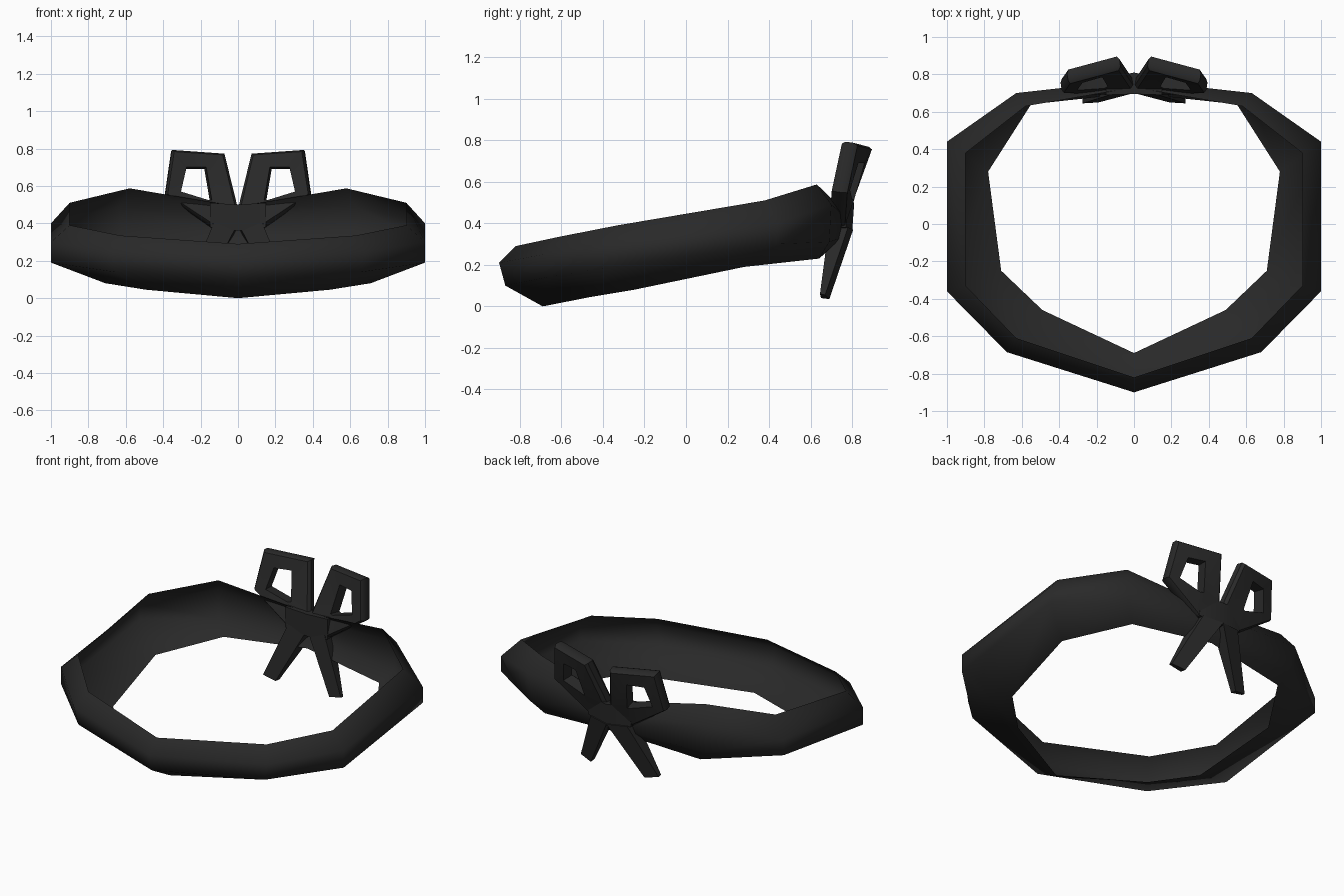
import bpy, bmesh, math
from mathutils import Vector

if "Cube" in bpy.data.objects:
    bpy.data.objects.remove(bpy.data.objects["Cube"])


def finish(name, bm, angle):
    bmesh.ops.remove_doubles(bm, verts=bm.verts, dist=0.0005)
    bmesh.ops.recalc_face_normals(bm, faces=bm.faces)
    me = bpy.data.meshes.new(name)
    bm.to_mesh(me)
    bm.free()
    ob = bpy.data.objects.new(name, me)
    bpy.context.collection.objects.link(ob)
    me.materials.append(cloth)
    bpy.ops.object.select_all(action='DESELECT')
    ob.select_set(True)
    bpy.context.view_layer.objects.active = ob
    bpy.ops.object.shade_smooth_by_angle(angle=math.radians(angle))
    return ob


def loft(bm, sections, ring, tube=True):
    rows = [[bm.verts.new(p) for p in s] for s in sections]
    n = len(rows[0])
    for i in range(len(rows) if ring else len(rows) - 1):
        a, b = rows[i], rows[(i + 1) % len(rows)]
        for j in range(n if tube else n - 1):
            k = (j + 1) % n
            bm.faces.new((a[j], a[k], b[k], b[j]))
    if not ring:
        bm.faces.new(rows[0])
        bm.faces.new(rows[-1])


def mirror(points, side):
    return [(x * side, y, z) for x, y, z in points]


cloth = bpy.data.materials.new("black_cloth")
cloth.diffuse_color = (0.022, 0.022, 0.022, 1)
cloth.use_nodes = True
cloth.node_tree.nodes["Principled BSDF"].inputs["Base Color"].default_value = cloth.diffuse_color

# Head band, an open cloth sheet: inner bottom, outer low, outer high, top edge
half = [
    [(0.49, -0.46, 0.045), (0.66, -0.67, 0.14), (0.68, -0.685, 0.25), (0.63, -0.61, 0.335)],
    [(0.71, -0.25, 0.08), (1.0, -0.36, 0.19), (1.0, -0.36, 0.30), (0.90, -0.33, 0.39)],
    [(0.78, 0.28, 0.19), (1.0, 0.44, 0.30), (1.0, 0.44, 0.40), (0.90, 0.38, 0.51)],
    [(0.55, 0.64, 0.23), (0.62, 0.69, 0.31), (0.63, 0.70, 0.49), (0.58, 0.63, 0.587)],
]
front = [(0, -0.69, 0), (0, -0.87, 0.10), (0, -0.90, 0.21), (0, -0.82, 0.29)]
rear = [(0, 0.70, 0.28), (0, 0.75, 0.33), (0, 0.77, 0.43), (0, 0.73, 0.49)]
bm = bmesh.new()
loft(bm, [front] + half + [rear] + [mirror(s, -1) for s in reversed(half)], True, False)
finish("head_band", bm, 80)

# Knot at the back
bm = bmesh.new()
loft(bm, [
    [(x, y0, zb), (x, y1, zb), (x, y1 + 0.01, zt), (x, y0, zt)]
    for x, y0, y1, zb, zt in ((-0.15, 0.69, 0.77, 0.38, 0.51), (0, 0.695, 0.80, 0.36, 0.50),
                              (0.15, 0.69, 0.77, 0.38, 0.51))], False)
finish("knot", bm, 30)

# Bow loops: each corner of the frame is (outer point, hole point) on the front face
outer = [(0.0, 0.72, 0.49), (0.07, 0.825, 0.775), (0.35, 0.75, 0.795), (0.385, 0.70, 0.555), (0.13, 0.685, 0.38)]
inner = [(0.14, 0.735, 0.525), (0.17, 0.785, 0.70), (0.275, 0.755, 0.70), (0.305, 0.715, 0.57), (0.16, 0.725, 0.525)]
back = Vector((0.01, 0.075, -0.01))
for side, label in ((1, "right"), (-1, "left")):
    bm = bmesh.new()
    sections = []
    for o, i in zip(outer, inner):
        o, i = Vector(o), Vector(i)
        rim = o.lerp(i, 0.12)          # soft chamfer on the front and back rims
        s = [tuple(p) for p in (rim, o + back * 0.25, o + back * 0.75, rim + back, i + back, i)]
        sections.append(mirror(s, side))
    loft(bm, sections, True)
    finish(label + "_bow_loop", bm, 30)

    # Hanging tails
    bm = bmesh.new()
    top = [(0.0, 0.70, 0.40), (0.13, 0.69, 0.40), (0.13, 0.78, 0.38), (0.0, 0.805, 0.37)]
    end = [(0.19, 0.65, 0.04), (0.275, 0.645, 0.06), (0.275, 0.67, 0.055), (0.19, 0.69, 0.035)]
    loft(bm, [mirror(top, side), mirror(end, side)], False)
    finish(label + "_tail", bm, 30)
